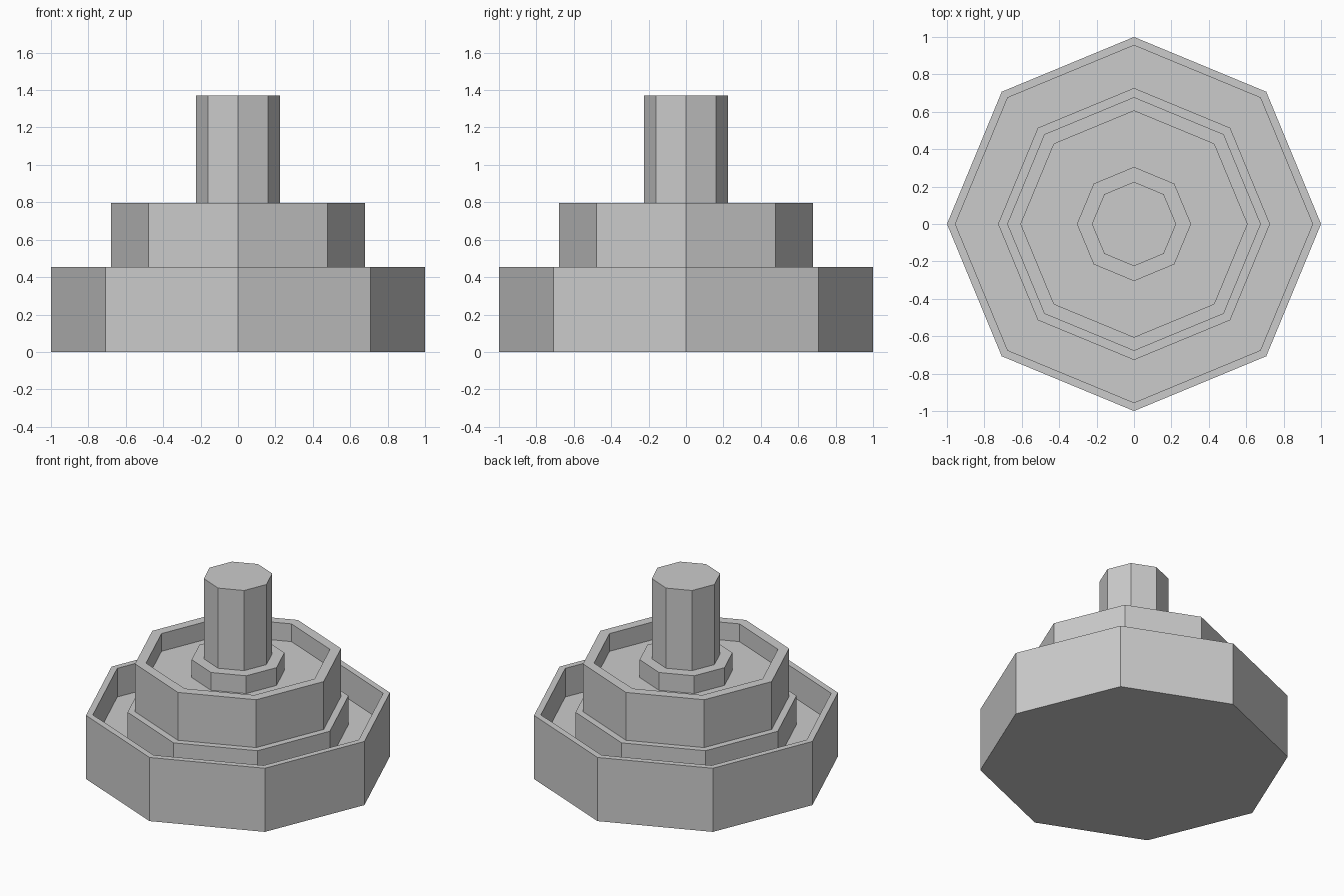
import bpy, bmesh, math

if "Cube" in bpy.data.objects:
    bpy.data.objects.remove(bpy.data.objects["Cube"], do_unlink=True)

SIDES = 8

stone = bpy.data.materials.new("grey stone")
stone.use_nodes = True
GREY = (0.6, 0.6, 0.6, 1)
stone.diffuse_color = GREY
stone.node_tree.nodes["Principled BSDF"].inputs["Base Color"].default_value = GREY


def turned(name, profile):
    """Turn a (radius, height) profile into a closed octagonal solid."""
    bm = bmesh.new()
    rings = []
    for r, z in profile:
        rings.append([bm.verts.new((r * math.cos(math.tau * i / SIDES),
                                    r * math.sin(math.tau * i / SIDES), z))
                      for i in range(SIDES)])
    for low, high in zip(rings, rings[1:]):
        for i in range(SIDES):
            j = (i + 1) % SIDES
            bm.faces.new((low[i], low[j], high[j], high[i]))
    bm.faces.new(rings[0][::-1])
    bm.faces.new(rings[-1])
    bmesh.ops.recalc_face_normals(bm, faces=bm.faces)
    mesh = bpy.data.meshes.new(name)
    bm.to_mesh(mesh)
    bm.free()
    mesh.materials.append(stone)
    obj = bpy.data.objects.new(name, mesh)
    bpy.context.collection.objects.link(obj)
    return obj


def basin(name, outer, inner, base, floor, rim):
    return turned(name, [(outer, base), (outer, rim), (inner, rim), (inner, floor)])


LOWER_FLOOR, LOWER_RIM = 0.25, 0.455
UPPER_FLOOR, UPPER_RIM = 0.67, 0.797

# Wide lower pool and the plinth standing in it
basin("lower_basin", 1.0, 0.955, 0, LOWER_FLOOR, LOWER_RIM)
turned("lower_plinth", [(0.727, LOWER_FLOOR), (0.727, LOWER_RIM)])

# Raised upper pool, its plinth and the centre column
basin("upper_basin", 0.678, 0.605, LOWER_RIM, UPPER_FLOOR, UPPER_RIM)
turned("upper_plinth", [(0.305, UPPER_FLOOR), (0.305, UPPER_RIM)])
turned("column", [(0.225, UPPER_RIM), (0.225, 1.37)])
